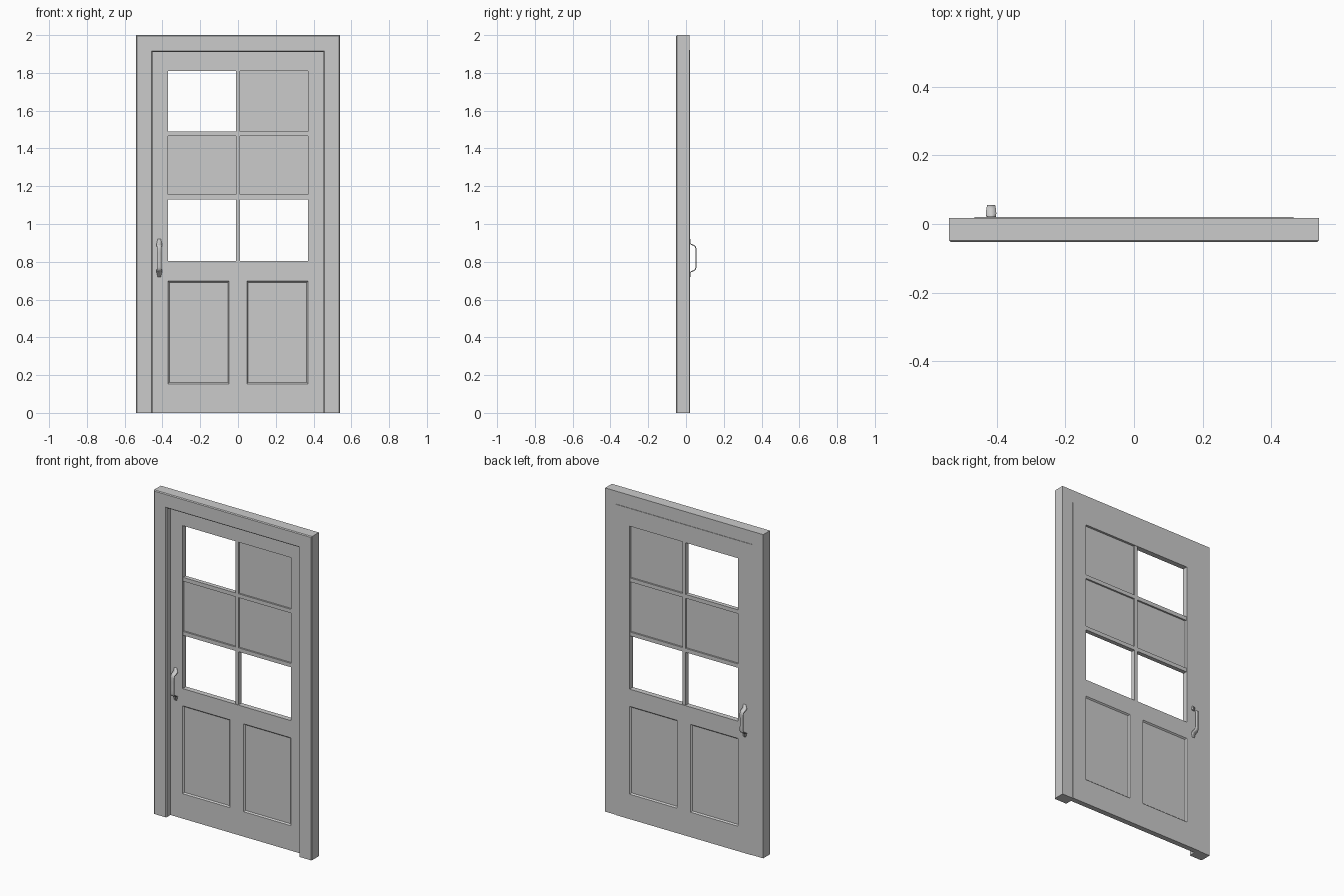
import bpy, bmesh, math
from mathutils import Vector

if "Cube" in bpy.data.objects:
    bpy.data.objects.remove(bpy.data.objects["Cube"])


def finish(bm, name):
    bmesh.ops.recalc_face_normals(bm, faces=bm.faces)
    me = bpy.data.meshes.new(name)
    bm.to_mesh(me)
    bm.free()
    ob = bpy.data.objects.new(name, me)
    bpy.context.collection.objects.link(ob)
    return ob


def box(name, x0, x1, y0, y1, z0, z1):
    bm = bmesh.new()
    bmesh.ops.create_cube(bm, size=1)
    for v in bm.verts:
        v.co = Vector((x0 + (v.co.x + .5) * (x1 - x0),
                       y0 + (v.co.y + .5) * (y1 - y0),
                       z0 + (v.co.z + .5) * (z1 - z0)))
    return finish(bm, name)


def extrude_y(bm, depth):
    geo = bmesh.ops.extrude_face_region(bm, geom=bm.faces[:], use_keep_orig=True)
    moved = [g for g in geo["geom"] if isinstance(g, bmesh.types.BMVert)]
    bmesh.ops.translate(bm, verts=moved, vec=(0, depth, 0))


# Door surround: one arch-shaped outline, chamfered along its length
bm = bmesh.new()
outline = [(-.54, 0), (-.54, 2), (.54, 2), (.54, 0),
           (.453, 0), (.453, 1.911), (-.453, 1.911), (-.453, 0)]
bm.faces.new([bm.verts.new((x, -.053, z)) for x, z in outline])
extrude_y(bm, .071)
edges = [e for e in bm.edges
         if abs(e.verts[0].co.y - e.verts[1].co.y) < .001
         and e.verts[0].co.y < 0
         and max(v.co.z for v in e.verts) > .01]
bmesh.ops.bevel(bm, geom=edges, offset=.005, segments=1, affect='EDGES')
finish(bm, "door_frame")

# Door leaf: grid of cells with a window opening and two sunken panels per side
Y0, Y1 = -.012, .021
xs = [-.465, -.37, -.047, .047, .37, .465]
zs = [0, .154, .697, .803, 1.81, 1.92]
bm = bmesh.new()
grid = [[bm.verts.new((x, Y0, z)) for z in zs] for x in xs]
for i in range(5):
    for j in range(5):
        if j == 3 and 1 <= i <= 3:
            continue
        bm.faces.new((grid[i][j], grid[i + 1][j], grid[i + 1][j + 1], grid[i][j + 1]))
extrude_y(bm, Y1 - Y0)
bmesh.ops.recalc_face_normals(bm, faces=bm.faces)
panels = []
for f in bm.faces:
    c = f.calc_center_median()
    if abs(f.normal.y) > .9 and .047 < abs(c.x) < .37 and .154 < c.z < .697:
        panels.append(f)
bmesh.ops.inset_individual(bm, faces=panels, thickness=.010, depth=-.008)
finish(bm, "door_leaf")

# Glazing bars
box("glazing_bar_upright", -.01, .01, -.009, .018, .80, 1.813)
for k, z in enumerate((1.143, 1.477)):
    box(f"glazing_bar_cross_{k}", -.373, .373, -.0085, .0175, z - .012, z + .012)

# Panes: only three of the six openings are filled
for k, (s, z0, z1) in enumerate(((1, 1.48, 1.813), (1, 1.145, 1.475), (-1, 1.145, 1.475))):
    xa, xb = sorted((s * .005, s * .373))
    box(f"pane_{k}", xa, xb, .002, .007, z0, z1)

# Pull handles: bent flat strap with end tabs, on both faces
half = [(.0005, .100, .008), (.0005, .076, .014), (.010, .071, .015),
        (.022, .066, .014), (.029, .060, .0125), (.0315, .050, .0115), (.0315, .025, .011)]
path = half + [(o, -z, w) for o, z, w in reversed(half)]
for name, base, sign in (("front_handle", Y0, -1), ("back_handle", Y1, 1)):
    bm = bmesh.new()
    rows = [[bm.verts.new((-.417 + s * w, base + sign * o, .82 + z)) for s in (-1, 1)]
            for o, z, w in path]
    for a, b in zip(rows, rows[1:]):
        bm.faces.new((a[0], a[1], b[1], b[0]))
    ob = finish(bm, name)
    m = ob.modifiers.new("strap_thickness", 'SOLIDIFY')
    m.thickness = .005
    m.offset = 0
    bpy.context.view_layer.objects.active = ob
    ob.select_set(True)
    bpy.ops.object.shade_smooth_by_angle(angle=math.radians(35))
    ob.select_set(False)
